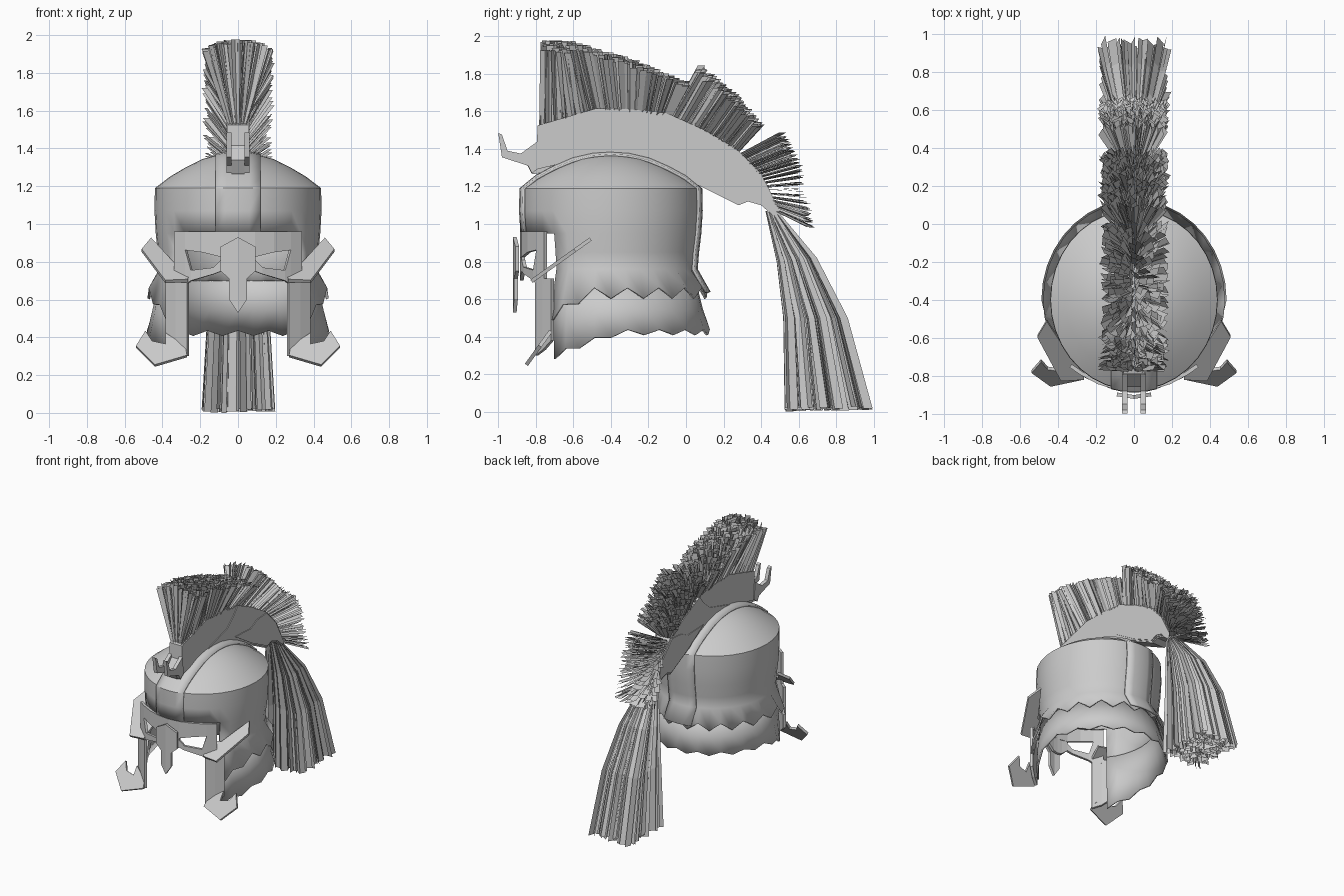
import bpy, bmesh, math, random
from mathutils import Vector

random.seed(4)
if "Cube" in bpy.data.objects:
    bpy.data.objects.remove(bpy.data.objects["Cube"])

grey = bpy.data.materials.new("plain grey")
grey.use_nodes = True
grey.diffuse_color = (0.6, 0.6, 0.6, 1)
grey.node_tree.nodes["Principled BSDF"].inputs["Base Color"].default_value = (0.6, 0.6, 0.6, 1)

CY, RX, RY = -0.4, 0.44, 0.475     # bowl centre and radii
OPENING = math.radians(50)         # half angle of the face opening


def make(name, verts, faces, mirror=False, thick=0, offset=-1, smooth=False):
    mesh = bpy.data.meshes.new(name)
    mesh.from_pydata([tuple(v) for v in verts], [], faces)
    mesh.materials.append(grey)
    obj = bpy.data.objects.new(name, mesh)
    bpy.context.collection.objects.link(obj)
    if smooth:
        bpy.ops.object.select_all(action='DESELECT')
        obj.select_set(True)
        bpy.context.view_layer.objects.active = obj
        bpy.ops.object.shade_smooth_by_angle(angle=math.radians(40))
    if mirror:
        obj.modifiers.new("Mirror", 'MIRROR')
    if thick:
        mod = obj.modifiers.new("Solidify", 'SOLIDIFY')
        mod.thickness, mod.offset = thick, offset
    return obj


def shell(name, rings, open_top, segments=36):
    """Oval lathe; each ring gives (scale, height) for an angle from the front."""
    verts, faces = [], []
    for ring in rings:
        for i in range(segments):
            a = (i - segments // 2) * math.tau / segments
            s, z = ring(a, i)
            verts.append((RX * s * math.sin(a), CY - RY * s * math.cos(a), z))
    for r in range(len(rings) - 1):
        for i in range(segments):
            mid = abs((i + 0.5 - segments // 2) * math.tau / segments)
            j = (i + 1) % segments
            if mid < OPENING and r >= open_top:
                continue
            t, b = r * segments, (r + 1) * segments
            faces.append((t + i, b + i, b + j, t + j))
    return make(name, verts, faces, thick=0.014, smooth=True)


def toward_front(a, start):
    """0 behind the start angle, 1 at the edge of the face opening."""
    start = math.radians(start)
    return min(1, max(0, (start - abs(a)) / (start - OPENING)))


# Bowl: low dome, straight wall, waist and a jagged flared hem
profile = [(0.01, 1.375), (0.2, 1.37), (0.42, 1.345), (0.63, 1.3), (0.82, 1.25),
           (1, 1.19), (1.005, 1.07), (0.99, 0.95), (0.965, 0.85), (0.95, 0.76)]
rings = [lambda a, i, p=p: p for p in profile]
rings.append(lambda a, i: (1.09, 0.635 + 0.028 * (-1) ** i - 0.15 * toward_front(a, 75)))
shell("helmet_bowl", rings, 7)

# Neck guard: flared skirt reaching lower toward the cheeks
shell("neck_guard", [
    lambda a, i: (0.95, 0.7),
    lambda a, i: (1.03 - 0.04 * toward_front(a, 90), 0.55 - 0.06 * toward_front(a, 95)),
    lambda a, i: (1.11 - 0.12 * toward_front(a, 90),
                  0.425 + 0.014 * (-1) ** i - 0.13 * toward_front(a, 95)),
], 0)


# Raised centre band running over the bowl from front to back
def crown(r):
    for (s0, z0), (s1, z1) in zip(profile, profile[1:6]):
        if r <= s1:
            return z0 + (z1 - z0) * max(0, r - s0) / (s1 - s0)
    return 1.19


stations = [(-1, s, z) for s, z in profile[7::-1]]
stations += [(1, s, z) for s, z in profile[1:] + [(1.09, 0.64)]]
verts, faces = [], []
columns = (-0.12, -0.06, 0, 0.06, 0.12)
for side, s, z in stations:
    for x in columns:
        u = x / RX
        if s < 0.95 and z > 1.2:
            y, h = s * RY, crown(math.hypot(s, u))
        else:
            y, h = RY * math.sqrt(s * s - u * u), z
        verts.append((x, CY + side * y * 1.025, h + (0.012 if z > 1.2 else 0)))
n = len(columns)
for r in range(len(stations) - 1):
    for c in range(n - 1):
        k = r * n + c
        faces.append((k, k + 1, k + n + 1, k + n))
make("centre_band", verts, faces, thick=0.014, smooth=True)


# Face mask: curved strips around the eye openings
def mask_y(x):
    return -0.885 + 1.12 * x * x


def strip(name, cols):
    """Cols hold (x, low z, high z) for the left half."""
    verts, faces = [], []
    for x, lo, hi in cols:
        verts += [(x, mask_y(x), lo), (x, mask_y(x), hi)]
    for i in range(0, len(verts) - 2, 2):
        faces.append((i, i + 2, i + 3, i + 1))
    return make(name, verts, faces, mirror=True, thick=0.02)


strip("brow_plate", [(0, 0.82, 0.96), (0.09, 0.825, 0.96), (0.19, 0.85, 0.96),
                     (0.28, 0.862, 0.96), (0.34, 0.86, 0.96)])
strip("nose_bridge", [(0, 0.7, 0.82), (0.04, 0.71, 0.82), (0.09, 0.75, 0.825)])
strip("under_eye_plate", [(0.09, 0.75, 0.81), (0.13, 0.735, 0.77), (0.25, 0.7, 0.755),
                          (0.28, 0.68, 0.862), (0.34, 0.68, 0.86)])
strip("cheek_plate", [(0.27, 0.3, 0.71), (0.33, 0.33, 0.71), (0.385, 0.38, 0.71)])


def plate(name, outline, depth, thick=0.02, mirror=True):
    """Flat front-facing outline of (x, z), placed in depth by a rule."""
    verts = [(x, depth(x, z), z) for x, z in outline]
    return make(name, verts, [tuple(range(len(verts)))], mirror, thick, 0)


plate("nose_guard", [(0, 0.53), (0.045, 0.6), (0.045, 0.71), (0.09, 0.75),
                     (0.09, 0.88), (0, 0.93)], lambda x, z: -0.912 + 0.15 * x)
plate("cheek_hook", [(0.27, 0.3), (0.44, 0.25), (0.54, 0.35), (0.49, 0.43),
                     (0.455, 0.375), (0.385, 0.36), (0.385, 0.42), (0.28, 0.35)],
      lambda x, z: -0.85 + (z - 0.25) * 0.72)
plate("brow_wing", [(0.265, 0.7), (0.385, 0.695), (0.51, 0.86), (0.46, 0.92), (0.34, 0.79),
                    (0.25, 0.78)], lambda x, z: -0.83 + (z - 0.69) * 1.4)


def slab(name, outline, thick, x=0):
    """Side outline of (y, z) thickened sideways."""
    verts = [(x, y, z) for y, z in outline]
    return make(name, verts, [tuple(range(len(verts)))], x > 0, thick, 0)


# Crest holder: stepped arch in overlapping layers, with two prongs in front
slab("crest_holder", [
    (-0.8, 1.29), (-0.63, 1.33), (-0.42, 1.35), (-0.2, 1.32), (0.08, 1.2), (0.28, 1.1),
    (0.33, 1.12), (0.4, 1.1), (0.47, 1.04), (0.51, 1.05), (0.4, 1.27), (0.27, 1.4),
    (0.1, 1.5), (-0.1, 1.59), (-0.25, 1.61), (-0.48, 1.615), (-0.79, 1.525)], 0.11)
slab("holder_middle_layer", [
    (-0.47, 1.38), (-0.22, 1.45), (-0.14, 1.52), (-0.09, 1.585), (0.1, 1.495), (0.27, 1.395),
    (0.4, 1.265), (0.5, 1.06), (0.47, 1.05), (0.4, 1.11), (0.33, 1.13), (0.28, 1.11),
    (0.08, 1.21), (-0.2, 1.33)], 0.122)
slab("holder_rear_layer", [
    (-0.13, 1.35), (0.07, 1.34), (0.15, 1.38), (0.27, 1.39), (0.39, 1.265), (0.49, 1.07),
    (0.47, 1.06), (0.4, 1.12), (0.33, 1.14), (0.28, 1.12), (0.08, 1.22)], 0.134)
slab("front_prong", [
    (-1, 1.485), (-0.98, 1.475), (-0.95, 1.39), (-0.88, 1.375), (-0.79, 1.44), (-0.78, 1.3),
    (-0.82, 1.27), (-0.84, 1.31), (-0.98, 1.355)], 0.028, 0.048)
slab("prong_bracket", [(-0.86, 1.34), (-0.79, 1.42), (-0.72, 1.4), (-0.72, 1.28),
                       (-0.82, 1.265)], 0.07)


# Hair: many flat ribbons
def along(points, t):
    f = min(max(t, 0), 1) * (len(points) - 1)
    i = min(int(f), len(points) - 2)
    return Vector(points[i]).lerp(Vector(points[i + 1]), f - i)


def ribbon(verts, faces, path, widths, angle):
    across = Vector((math.cos(angle), math.sin(angle), 0))
    start = len(verts)
    for p, w in zip(path, widths):
        verts += [p - across * w / 2, p + across * w / 2]
    for k in range(start, len(verts) - 2, 2):
        faces.append((k, k + 1, k + 3, k + 2))


# Crest: three fans, each from a root line to a tip line in (y, z)
fans = {
    "crest_front": ([(-0.77, 1.5), (-0.5, 1.58), (-0.3, 1.58), (-0.09, 1.56)],
                    [(-0.755, 1.98), (-0.6, 1.97), (-0.3, 1.885), (0.01, 1.76)], 34),
    "crest_middle": ([(-0.08, 1.56), (0.1, 1.47), (0.26, 1.37)],
                     [(0.08, 1.84), (0.26, 1.7), (0.4, 1.53)], 22),
    "crest_rear": ([(0.27, 1.36), (0.38, 1.24), (0.46, 1.08)],
                   [(0.52, 1.49), (0.61, 1.3), (0.67, 0.98)], 20),
}
for name, (roots, tips, rows) in fans.items():
    verts, faces = [], []
    for r in range(rows):
        for c in range(11):
            side = c / 5 - 1 + random.uniform(-0.08, 0.08)
            t = (r + random.uniform(-0.3, 0.3)) / (rows - 1)
            root, tip = along(roots, t), along(tips, t)
            tip = root.lerp(tip, random.uniform(0.95, 1.01) - 0.1 * side * side)
            a = Vector((0.035 * side, root.x, root.y))
            b = Vector((0.165 * side, tip.x, tip.y))
            ribbon(verts, faces, [a, b], (0.025, 0.04), random.uniform(0.3, 2.8))
    make(name, verts, faces)

# Tail: long ribbons bending from the crest end down to the ground
inner = [(0.43, 1.07), (0.5, 0.8), (0.54, 0.5), (0.55, 0.03)]
outer = [(0.48, 1.07), (0.68, 0.82), (0.84, 0.5), (0.97, 0.04)]
verts, faces = [], []
for r in range(15):
    for c in range(11):
        side = c / 5 - 1 + random.uniform(-0.08, 0.08)
        t = min(1, max(0, r / 14 + random.uniform(-0.03, 0.03)))
        end = random.uniform(0, 0.025)
        path = []
        for k in range(4):
            p = Vector(inner[k]).lerp(Vector(outer[k]), t)
            x = side * (0.045, 0.1, 0.135, 0.16)[k]
            path.append(Vector((x, p.x, max(0, p.y + (end - 0.03 if k == 3 else 0)))))
        ribbon(verts, faces, path, (0.015, 0.035, 0.045, 0.05), random.uniform(0, math.pi))
make("tail_hair", verts, faces)
